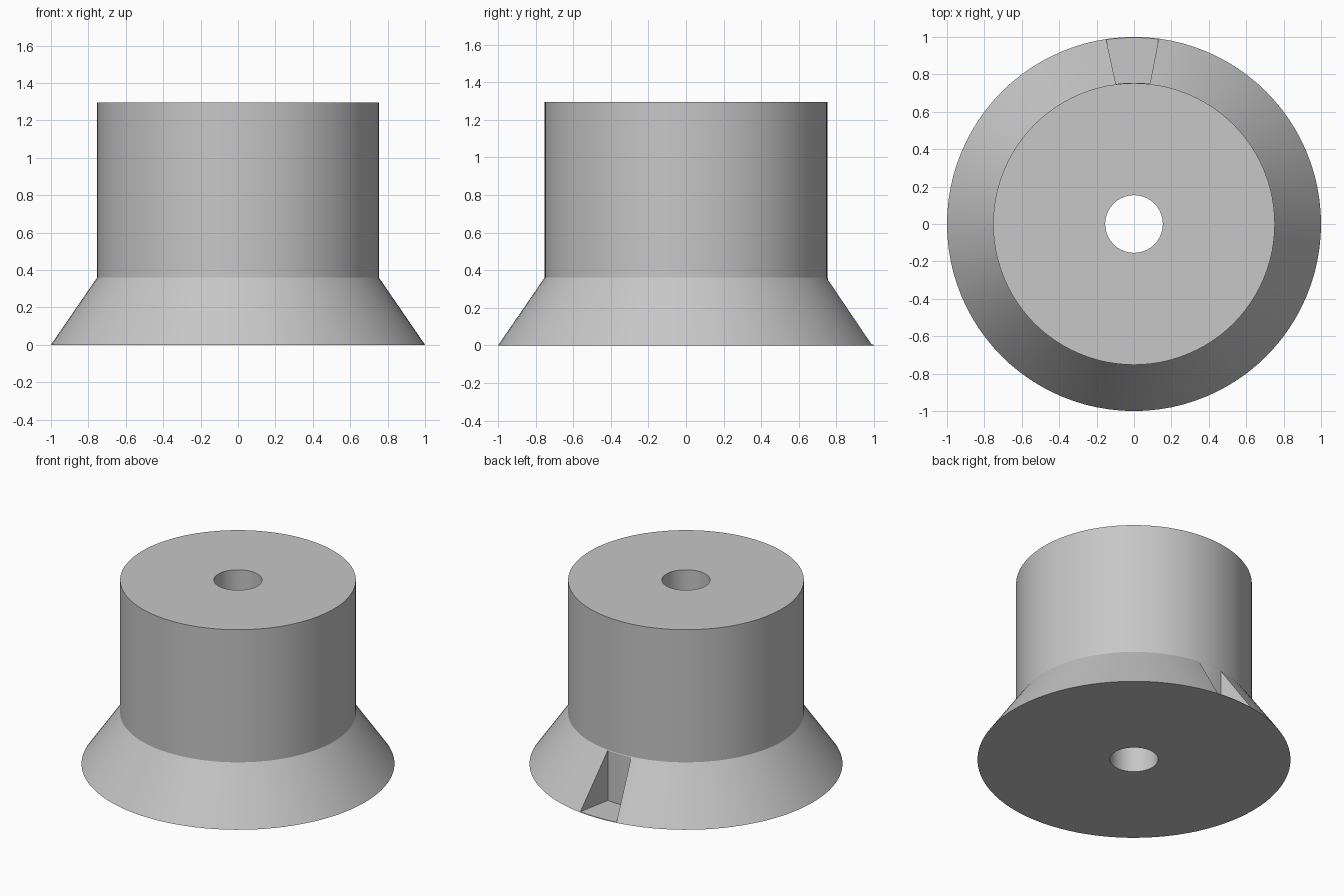
import bpy, bmesh, math

if "Cube" in bpy.data.objects:
    bpy.data.objects.remove(bpy.data.objects["Cube"])

SEG = 96
grey = bpy.data.materials.new("plain grey")
grey.diffuse_color = (0.57, 0.57, 0.57, 1)
grey.use_nodes = True
grey.node_tree.nodes["Principled BSDF"].inputs["Base Color"].default_value = grey.diffuse_color


def make_object(name, bm):
    bmesh.ops.recalc_face_normals(bm, faces=bm.faces)
    me = bpy.data.meshes.new(name)
    bm.to_mesh(me)
    bm.free()
    ob = bpy.data.objects.new(name, me)
    bpy.context.collection.objects.link(ob)
    return ob


# flared collar, straight drum and through bore as one closed lathe profile
profile = [(0.154, 0), (1.0, 0), (0.753, 0.36), (0.753, 1.295), (0.154, 1.295)]
bm = bmesh.new()
rings = [[bm.verts.new((r * math.cos(2 * math.pi * i / SEG),
                        r * math.sin(2 * math.pi * i / SEG), z))
          for i in range(SEG)] for r, z in profile]
for k, ring in enumerate(rings):
    nxt = rings[(k + 1) % len(rings)]
    for i in range(SEG):
        j = (i + 1) % SEG
        bm.faces.new((ring[i], ring[j], nxt[j], nxt[i]))
body = make_object("flared_drum", bm)
body.data.materials.append(grey)

# wedge cutter for the pointer slot, its inner end following the drum
inner = []
for i in range(7):
    x = -0.097 + 0.182 * i / 6
    inner.append((x, math.sqrt(0.755 ** 2 - x * x)))
outline = inner + [(0.153, 1.1), (-0.173, 1.1)]
bm = bmesh.new()
face = bm.faces.new([bm.verts.new((x, y, 0.004)) for x, y in outline])
ext = bmesh.ops.extrude_face_region(bm, geom=[face])
top = [v for v in ext["geom"] if isinstance(v, bmesh.types.BMVert)]
bmesh.ops.translate(bm, verts=top, vec=(0, 0, 0.5))
cutter = make_object("slot_cutter", bm)
cutter.data.materials.append(grey)
cutter.hide_render = True

# cut the slot and remove the helper
mod = body.modifiers.new("slot", 'BOOLEAN')
mod.operation = 'DIFFERENCE'
mod.solver = 'EXACT'
mod.object = cutter
bpy.context.view_layer.objects.active = body
body.select_set(True)
bpy.ops.object.modifier_apply(modifier=mod.name)
bpy.data.objects.remove(cutter, do_unlink=True)
bpy.ops.object.shade_smooth_by_angle(angle=math.radians(25))
